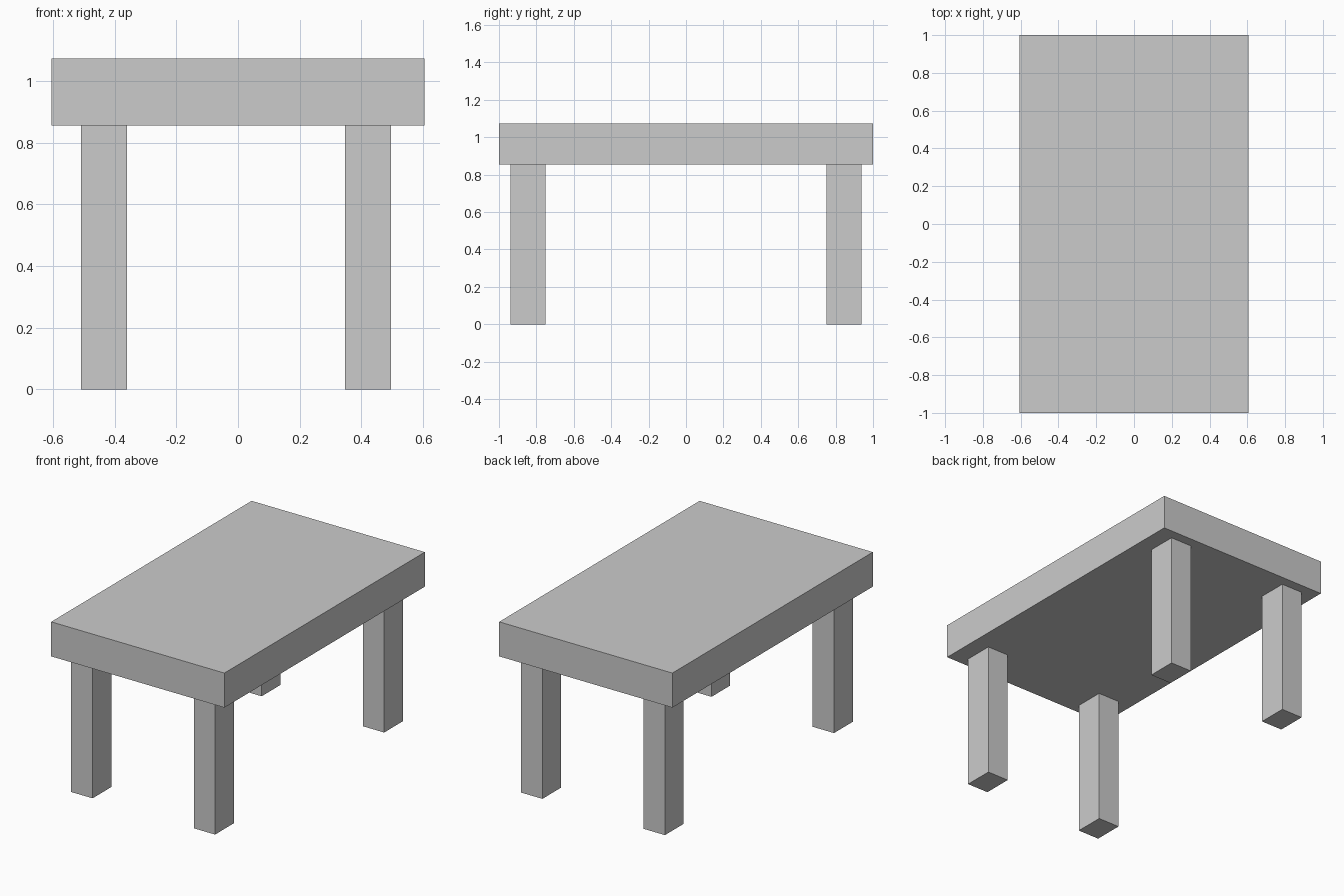
import bpy

if "Cube" in bpy.data.objects:
    bpy.data.objects.remove(bpy.data.objects["Cube"])

UNDERSIDE = 0.855
TOP = 1.073


def box(name, x, y, z):
    """Flat-shaded box spanning the given (min, max) ranges."""
    bpy.ops.mesh.primitive_cube_add(size=1)
    obj = bpy.context.object
    obj.name = obj.data.name = name
    for v in obj.data.vertices:
        v.co = [lo if c < 0 else hi for c, (lo, hi) in zip(v.co, (x, y, z))]
    return obj


# Thick table top
box("table_top", (-0.605, 0.605), (-1.0, 1.0), (UNDERSIDE, TOP))

# Four square-cut legs, the set sitting very slightly towards -x
LEG_X = {"left": (-0.509, -0.36), "right": (0.347, 0.496)}
LEG_Y = {"front": (-0.937, -0.75), "back": (0.75, 0.937)}
for depth, y in LEG_Y.items():
    for side, x in LEG_X.items():
        box(f"{depth}_{side}_leg", x, y, (0.0, UNDERSIDE))
